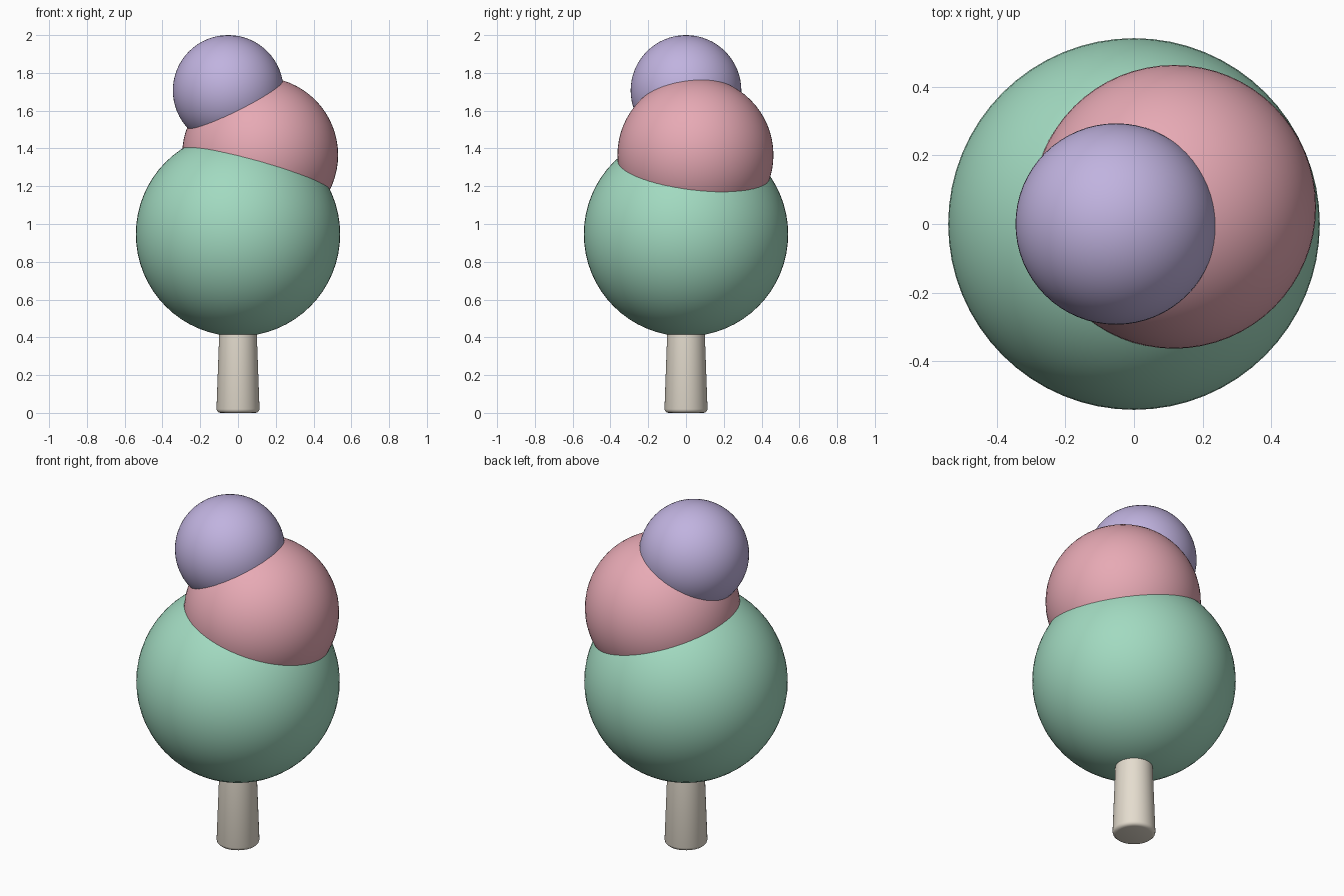
import bpy, bmesh, math

if "Cube" in bpy.data.objects:
    bpy.data.objects.remove(bpy.data.objects["Cube"])


def material(name, rgb):
    m = bpy.data.materials.new(name)
    m.diffuse_color = (*rgb, 1)
    m.use_nodes = True
    m.node_tree.nodes["Principled BSDF"].inputs["Base Color"].default_value = m.diffuse_color
    return m


def ball(name, centre, radius, rgb):
    bpy.ops.mesh.primitive_uv_sphere_add(segments=64, ring_count=32, radius=radius, location=centre)
    ob = bpy.context.object
    ob.name = name
    bpy.ops.object.shade_smooth()
    ob.data.materials.append(material(name + "_colour", rgb))


def lathe(name, profile, rgb, sides=48):
    bm = bmesh.new()
    rings = [[bm.verts.new((r * math.cos(2 * math.pi * i / sides),
                            r * math.sin(2 * math.pi * i / sides), z))
              for i in range(sides)] for r, z in profile]
    for a, b in zip(rings, rings[1:]):
        for i in range(sides):
            j = (i + 1) % sides
            bm.faces.new((a[i], a[j], b[j], b[i]))
    bm.faces.new(rings[0][::-1])
    bm.faces.new(rings[-1])
    mesh = bpy.data.meshes.new(name)
    bm.to_mesh(mesh)
    bm.free()
    ob = bpy.data.objects.new(name, mesh)
    bpy.context.collection.objects.link(ob)
    mesh.materials.append(material(name + "_colour", rgb))
    bpy.ops.object.select_all(action='DESELECT')
    ob.select_set(True)
    bpy.context.view_layer.objects.active = ob
    bpy.ops.object.shade_smooth_by_angle(angle=math.radians(40))


# tapered trunk with a rounded foot
lathe("trunk", [(0.094, 0), (0.104, 0.003), (0.111, 0.010), (0.114, 0.02), (0.098, 0.46)],
      (0.78, 0.72, 0.62))

# three stacked foliage balls
ball("lower_foliage", (0, 0, 0.946), 0.541, (0.36, 0.70, 0.53))
ball("middle_foliage", (0.117, 0.05, 1.365), 0.413, (0.80, 0.40, 0.46))
ball("top_foliage", (-0.052, 0, 1.707), 0.293, (0.53, 0.45, 0.74))
